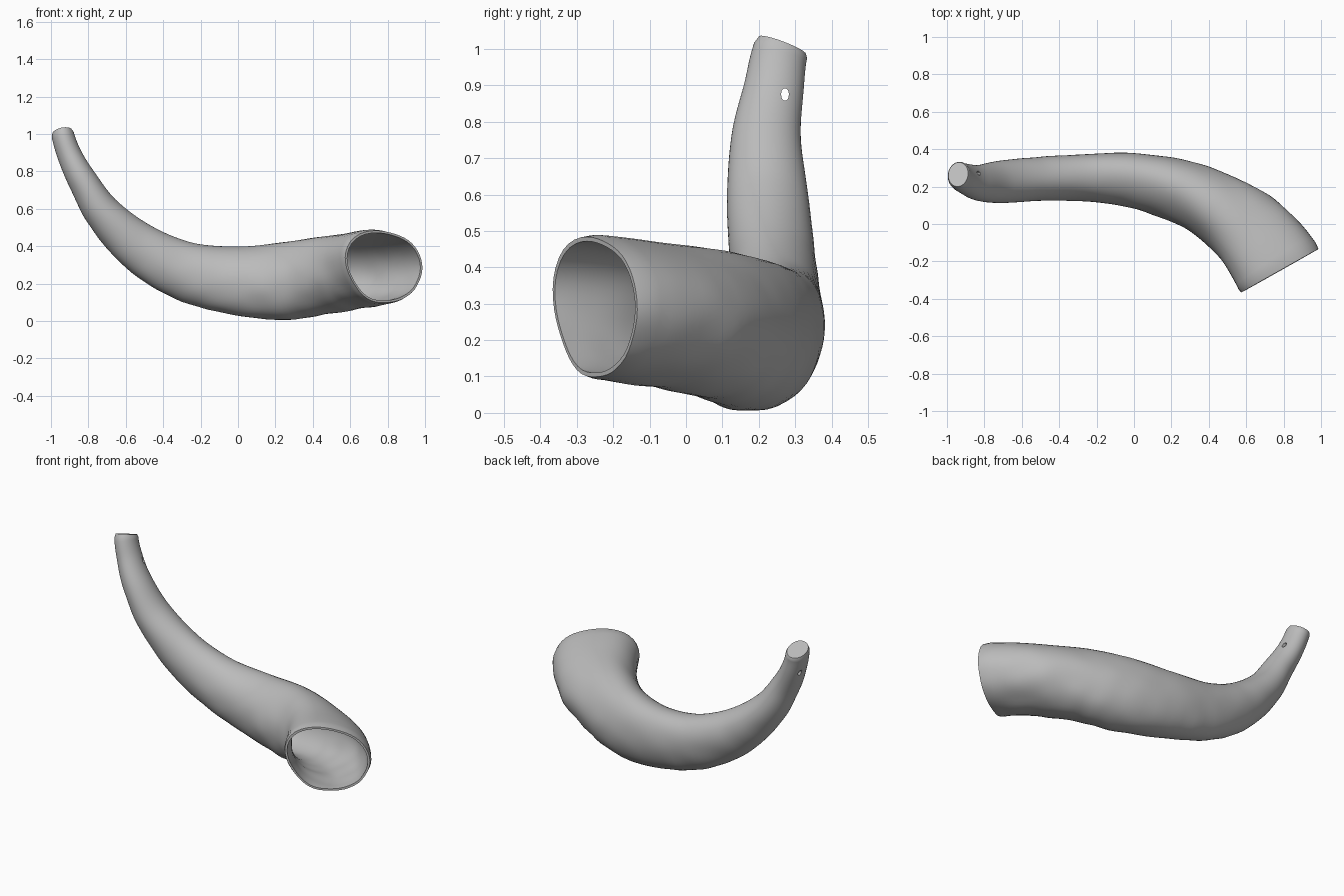
import bpy, bmesh, math
from mathutils import Vector, noise

cube = bpy.data.objects.get("Cube")
if cube:
    bpy.data.objects.remove(cube)

SEGMENTS = 48      # sides around the horn
STEPS = 8          # rings between two stations
WALL = 0.018       # wall thickness at the mouth

# Stations from mouth to tip: x, y, z, half width, half height
# (the first and last only steer the end directions)
STATIONS = [
    (.85, -.44, .27, .24, .2),
    (.78, -.25, .29, .242, .2),
    (.63, -.05, .267, .22, .2),
    (.44, .09, .24, .188, .207),
    (.235, .18, .213, .168, .208),
    (-.025, .235, .218, .144, .183),
    (-.285, .247, .268, .124, .158),
    (-.52, .24, .39, .117, .132),
    (-.715, .225, .57, .113, .1),
    (-.83, .22, .75, .096, .078),
    (-.9, .24, .885, .083, .066),
    (-.94, .265, 1.01, .075, .06),
    (-.95, .33, 1.12, .07, .06),
]


def spline(p0, p1, p2, p3, t):
    """Smooth curve through p1 and p2, and its direction."""
    def value(a, b, c, d):
        return b + t / 2 * (c - a + t * (2*a - 5*b + 4*c - d + t * (3*(b - c) + d - a)))

    def slope(a, b, c, d):
        return (c - a) / 2 + t * (2*a - 5*b + 4*c - d) + 1.5 * t * t * (3*(b - c) + d - a)
    quads = list(zip(p0, p1, p2, p3))
    return [value(*q) for q in quads], Vector([slope(*q) for q in quads[:3]]).normalized()


def section(s):
    """Unit outline with one soft ridge that winds from the inside to the back."""
    peak = math.radians(140 - 200 * min(s, .6))
    points = []
    for i in range(SEGMENTS):
        a = math.tau * i / SEGMENTS
        r = 1 + .24 * (1 - s) * max(0, math.cos(a - peak)) ** 4
        points.append((r * math.cos(a), r * math.sin(a)))

    def fit(values):
        low, high = min(values), max(values)
        return [2 * (v - low) / (high - low) - 1 for v in values]
    return list(zip(fit([p[0] for p in points]), fit([p[1] for p in points])))


# Frames along the centre line, carried without twist
spans = len(STATIONS) - 3
frames = []
side = None
for k in range(spans * STEPS + 1):
    i = min(k // STEPS, spans - 1)
    values, along = spline(*STATIONS[i:i + 4], k / STEPS - i)
    side = along.cross(Vector((0, 0, 1))) if side is None else side - along * side.dot(along)
    side.normalize()
    frames.append((Vector(values[:3]), side.copy(), side.cross(along),
                   values[3], values[4], k / (spans * STEPS)))

bm = bmesh.new()


def add_ring(frame, inset):
    centre, u, v, width, height, s = frame
    ring = []
    for a, b in section(s):
        p = centre + u * a * (width - inset) + v * b * (height - inset)
        # slight natural unevenness, stronger underneath
        rough = .004 * (1 - s) * (1.3 - b)
        p += (p - centre).normalized() * rough * noise.noise(p * 9)
        ring.append(bm.verts.new(p))
    return ring


def bridge(first, second):
    for i in range(SEGMENTS):
        j = (i + 1) % SEGMENTS
        bm.faces.new((first[i], first[j], second[j], second[i]))


# Inside from its deep end to the mouth, then outside from mouth to tip
depth = spans * STEPS * 2 // 3
rings = [add_ring(frames[k], WALL + .05 * k / depth) for k in range(depth, -1, -1)]
rings += [add_ring(f, .006 if k in (0, len(frames) - 1) else 0)
          for k, f in enumerate(frames)]
for first, second in zip(rings, rings[1:]):
    bridge(first, second)
bm.faces.new(rings[0])
bm.faces.new(rings[-1])
bmesh.ops.recalc_face_normals(bm, faces=bm.faces)
mesh = bpy.data.meshes.new("horn")
bm.to_mesh(mesh)
bm.free()
horn = bpy.data.objects.new("horn", mesh)
bpy.context.collection.objects.link(horn)

# Small cord hole through the narrow end
bpy.ops.mesh.primitive_cylinder_add(vertices=10, radius=.011, depth=.4,
                                    location=(-.9, .272, .875),
                                    rotation=(0, math.pi / 2, 0))
cutter = bpy.context.object
cutter.name = "cord_hole_cutter"
cutter.scale.x = 1.6
cutter.hide_render = True
cutter.display_type = 'WIRE'
hole = horn.modifiers.new("cord_hole", 'BOOLEAN')
hole.operation = 'DIFFERENCE'
hole.solver = 'EXACT'
hole.object = cutter
cutter.select_set(False)
bpy.context.view_layer.objects.active = horn
horn.select_set(True)

# Colour
grey = bpy.data.materials.new("horn_grey")
grey.use_nodes = True
colour = (.5, .5, .5, 1)
grey.diffuse_color = colour
grey.node_tree.nodes["Principled BSDF"].inputs["Base Color"].default_value = colour
mesh.materials.append(grey)

# Bake the hole, hide its cutter and smooth the surface
bpy.ops.object.modifier_apply(modifier="cord_hole")
bpy.data.objects.remove(cutter)
bpy.ops.object.shade_smooth_by_angle(angle=math.radians(40))
